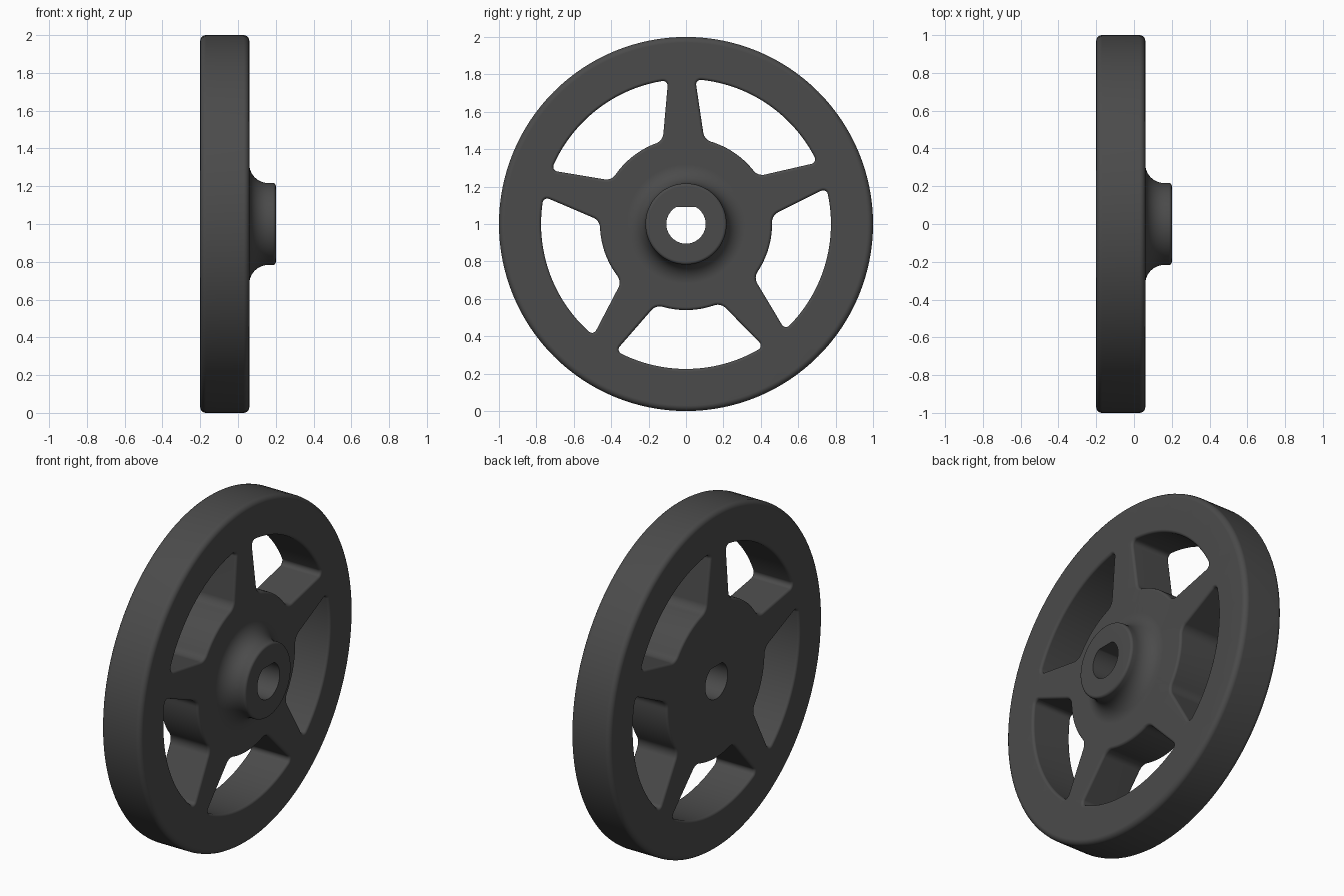
import bpy, bmesh, math

if "Cube" in bpy.data.objects:
    bpy.data.objects.remove(bpy.data.objects["Cube"])

BACK, FRONT = -0.2, 0.06
SPOKE_TILT = math.radians(91.7)
STEP = math.tau / 5
N = 128
bm = bmesh.new()


def circle(r, n=N):
    return [(r * math.cos(i * math.tau / n), r * math.sin(i * math.tau / n)) for i in range(n)]


def bore(r=0.105, flat=0.09):
    return [(y, min(z, flat)) for y, z in circle(r)]


def corner(d, radius, fillet, sign):
    """Rounded corner between a tapered spoke side and a circle, in spoke space."""
    b = -0.119
    s = math.sqrt(1 + b * b)
    a = 0.1645 + fillet * s
    R = radius + sign * fillet
    u = (-a * b + math.sqrt(a * a * b * b - s * s * (a * a - R * R))) / (s * s)
    c = complex(u, a + b * u)
    on_circle, on_line = -sign * c / abs(c), -complex(-b, 1) / s
    q = on_line / on_circle
    start, sweep = math.atan2(on_circle.imag, on_circle.real), math.atan2(q.imag, q.real)
    pts = []
    for i in range(9):
        t = start + sweep * i / 8
        p = c + (fillet + d) * complex(math.cos(t), math.sin(t))
        pts.append((abs(p), math.atan2(p.imag, p.real)))
    return pts


def window(k, d):
    half = corner(d, 0.46, 0.06, 1) + corner(d, 0.775, 0.025, -1)[::-1]
    other = [(r, STEP - t) for r, t in reversed(half)]

    def arc(p, q, n):
        return [(p[0], p[1] + (q[1] - p[1]) * i / n) for i in range(1, n)]
    loop = half + arc(half[-1], other[0], 24) + other + arc(other[-1], half[0], 16)
    base = SPOKE_TILT + k * STEP
    return [(r * math.cos(base + t), r * math.sin(base + t)) for r, t in loop]


def skin(sections):
    """Bridge (x, loop) sections; return the edges of the first and last loops."""
    rings = [[bm.verts.new((x, y, z + 1)) for y, z in loop] for x, loop in sections]
    n = len(rings[0])
    for p, q in zip(rings, rings[1:]):
        for i in range(n):
            j = (i + 1) % n
            bm.faces.new((p[i], p[j], q[j], q[i]))
    return [[bm.edges.get((r[i], r[(i + 1) % n])) for i in range(n)] for r in (rings[0], rings[-1])]


def rounded_edges(e):
    """(x, offset) pairs across the wheel thickness with rounded ends."""
    quarter = [(e * (1 - math.cos(i * math.pi / 8)), e * (1 - math.sin(i * math.pi / 8))) for i in range(5)]
    return [(BACK + x, d) for x, d in quarter] + [(FRONT - x, d) for x, d in reversed(quarter)]


# outer rim surface
back_edges, front_edges = skin([(x, circle(1 - d)) for x, d in rounded_edges(0.03)])

# five openings between the spokes
for k in range(5):
    b, f = skin([(x, window(k, d)) for x, d in rounded_edges(0.015)])
    back_edges += b
    front_edges += f

# flared boss with D-shaped bore running through to the back
boss = []
for i in range(11):
    t = i * math.pi / 20
    boss.append((0.16 - 0.1 * math.cos(t), circle(0.317 - 0.1 * math.sin(t))))
for i in range(5):
    t = i * math.pi / 8
    boss.append((0.185 + 0.015 * math.sin(t), circle(0.202 + 0.015 * math.cos(t))))
boss += [(0.2, bore()), (BACK, bore())]
f, b = skin(boss)
front_edges += f
back_edges += b

# flat front and back faces
for edges, nx in ((back_edges, -1), (front_edges, 1)):
    bmesh.ops.triangle_fill(bm, edges=edges, use_beauty=True, normal=(nx, 0, 0))
bmesh.ops.recalc_face_normals(bm, faces=bm.faces)

mesh = bpy.data.meshes.new("spoked_handwheel")
bm.to_mesh(mesh)
bm.free()
wheel = bpy.data.objects.new("spoked_handwheel", mesh)
bpy.context.collection.objects.link(wheel)

# dark iron finish
mat = bpy.data.materials.new("dark_iron")
mat.diffuse_color = (0.07, 0.07, 0.07, 1)
mat.use_nodes = True
mat.node_tree.nodes["Principled BSDF"].inputs["Base Color"].default_value = mat.diffuse_color
mesh.materials.append(mat)

bpy.context.view_layer.objects.active = wheel
wheel.select_set(True)
bpy.ops.object.shade_smooth_by_angle(angle=math.radians(35))
wn = wheel.modifiers.new("clean_shading", 'WEIGHTED_NORMAL')
wn.keep_sharp = True
